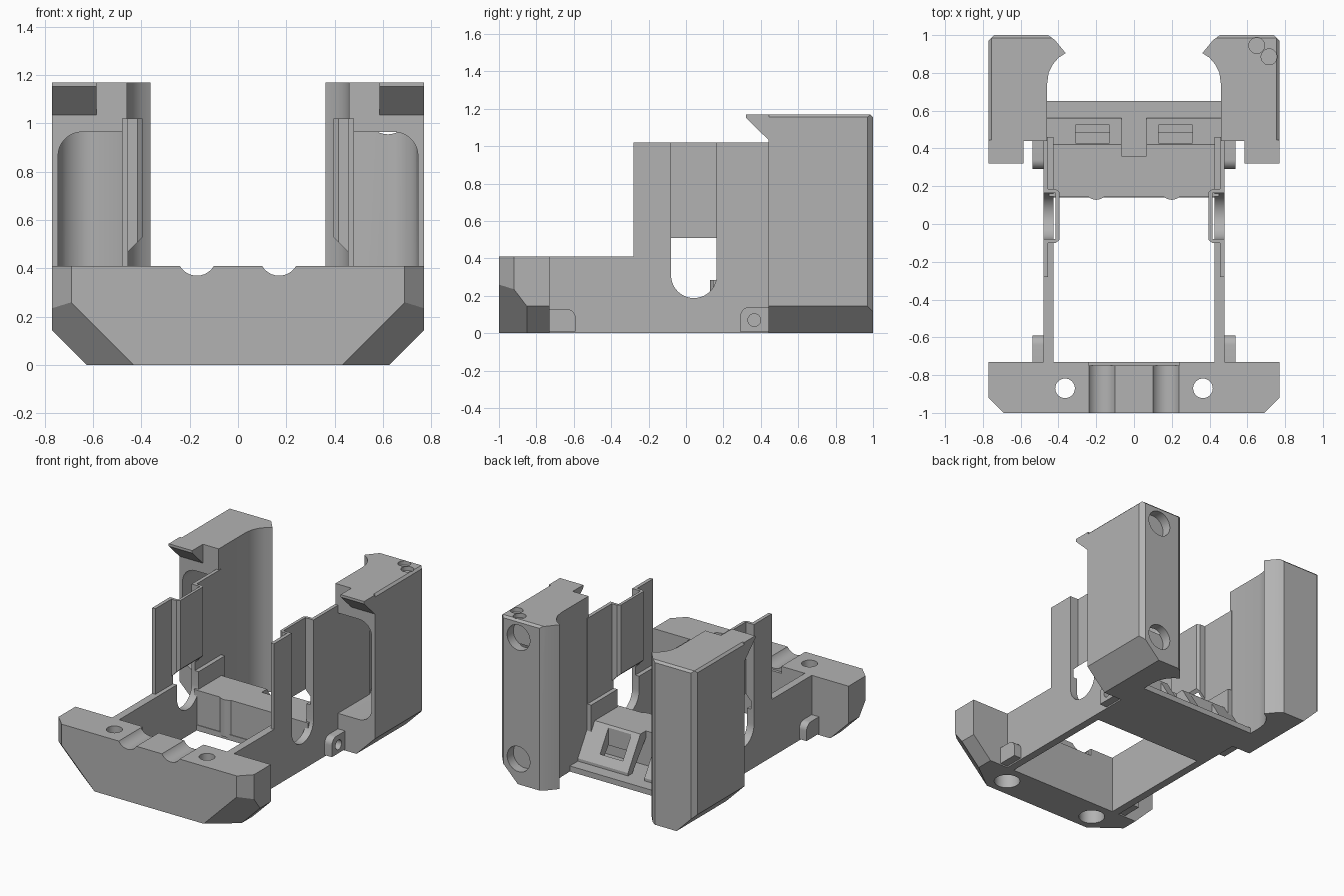
import bpy, bmesh
from math import sin, cos, pi, radians
from mathutils import Vector

cube = bpy.data.objects.get("Cube")
if cube:
    bpy.data.objects.remove(cube, do_unlink=True)

grey = bpy.data.materials.new("plain grey")
grey.use_nodes = True
grey.diffuse_color = (0.45, 0.45, 0.45, 1)
grey.node_tree.nodes["Principled BSDF"].inputs["Base Color"].default_value = (0.45, 0.45, 0.45, 1)


def prism(name, pts, lo, hi, axis):
    """Extrude a 2D outline along an axis; pts are the other two axes in order."""
    place = {"x": lambda a, b, h: (h, a, b),
             "y": lambda a, b, h: (a, h, b),
             "z": lambda a, b, h: (a, b, h)}[axis]
    bm = bmesh.new()
    face = bm.faces.new([bm.verts.new(place(a, b, lo)) for a, b in pts])
    out = bmesh.ops.extrude_face_region(bm, geom=[face])
    verts = [g for g in out["geom"] if isinstance(g, bmesh.types.BMVert)]
    bmesh.ops.translate(bm, verts=verts, vec=place(0, 0, hi - lo))
    bmesh.ops.recalc_face_normals(bm, faces=bm.faces)
    mesh = bpy.data.meshes.new(name)
    bm.to_mesh(mesh)
    bm.free()
    mesh.materials.append(grey)
    ob = bpy.data.objects.new(name, mesh)
    bpy.context.collection.objects.link(ob)
    return ob


def box(name, x, y, z):
    return prism(name, [(x[0], y[0]), (x[1], y[0]), (x[1], y[1]), (x[0], y[1])], z[0], z[1], "z")


def arc(a, b, r, start=0, end=360, n=24):
    full = end - start == 360
    steps = [radians(start + (end - start) * i / n) for i in range(n if full else n + 1)]
    return [(a + r * cos(t), b + r * sin(t)) for t in steps]


def rod(a, b, r, lo, hi, axis):
    return prism("cutter", arc(a, b, r, n=32), lo, hi, axis)


def apply_modifiers(ob):
    graph = bpy.context.evaluated_depsgraph_get()
    mesh = bpy.data.meshes.new_from_object(ob.evaluated_get(graph))
    ob.modifiers.clear()
    ob.data = mesh


def boolean(ob, others, operation="DIFFERENCE"):
    for other in others:
        mod = ob.modifiers.new("shape", "BOOLEAN")
        mod.operation, mod.solver, mod.object = operation, "EXACT", other
        apply_modifiers(ob)
        bpy.data.objects.remove(other, do_unlink=True)


def mirror(ob):
    ob.modifiers.new("mirror", "MIRROR").use_mirror_merge = False
    apply_modifiers(ob)


def slice_off(ob, point, normal):
    """Cut away everything on the side the normal points to."""
    bm = bmesh.new()
    bm.from_mesh(ob.data)
    out = bmesh.ops.bisect_plane(bm, geom=bm.verts[:] + bm.edges[:] + bm.faces[:], plane_co=Vector(point),
                                 plane_no=Vector(normal).normalized(), clear_outer=True)
    edges = [g for g in out["geom_cut"] if isinstance(g, bmesh.types.BMEdge)]
    bmesh.ops.contextual_create(bm, geom=edges)
    bmesh.ops.recalc_face_normals(bm, faces=bm.faces)
    bm.to_mesh(ob.data)
    bm.free()


# Front block with faceted corners, two cable grooves and two screw holes
block = prism("front_block", [(-0.69, -1), (0.69, -1), (0.77, -0.92), (0.77, -0.73),
                              (-0.77, -0.73), (-0.77, -0.92)], 0, 0.41, "z")
for s in (1, -1):
    slice_off(block, (0.625 * s, 0, 0), (s, 0, -1))
    slice_off(block, (0.43 * s, -1, 0), (s, -1.31, -1))
for s in (1, -1):
    boolean(block, [rod(0.17 * s, 0.451, 0.081, -1.1, -0.6, "y"),
                    rod(0.365 * s, -0.87, 0.052, -0.1, 0.5, "z"),
                    rod(0.365 * s, -0.87, 0.085, -0.1, 0.12, "z")])
boolean(block, [box("cutter", (-0.24, 0.24), (-0.75, -0.7), (0.36, 0.5))])

# Side walls: low rail, tall thin panel, round-ended slot and an inward channel
wall = prism("side_walls", [(-0.74, 0), (0.46, 0), (0.46, 0.41), (-0.74, 0.41)], 0.425, 0.48, "x")
boolean(wall, [prism("panel", [(-0.28, 0.3), (0.46, 0.3), (0.46, 1.02), (-0.28, 1.02)], 0.455, 0.48, "x")], "UNION")
slot = arc(0.042, 0.31, 0.122, 180, 360, 20) + [(0.164, 1.1), (-0.08, 1.1)]
boolean(wall, [prism("cutter", slot, 0.3, 0.6, "x")])
mirror(wall)

channel = prism("wall_channels", [(0.46, -0.10), (0.415, -0.10), (0.395, -0.085), (0.395, 0.17),
                                  (0.415, 0.185), (0.46, 0.185), (0.46, 0.165), (0.415, 0.165),
                                  (0.415, -0.08), (0.46, -0.08)], 0.47, 1.02, "z")
slice_off(channel, (0.395, 0, 0.53), (-1, 0, -1))
mirror(channel)

# Small mounting ears at the foot of the walls, the rear pair drilled
front_ear = prism("front_ears", [(-0.74, 0.01), (-0.59, 0.01)] + arc(-0.64, 0.08, 0.05, 0, 90, 8)
                  + [(-0.74, 0.13)], 0.47, 0.537, "x")
rear_ear = prism("rear_ears", [(0.45, 0.01), (0.45, 0.14)] + arc(0.34, 0.09, 0.05, 90, 180, 8)
                 + [(0.29, 0.01)], 0.47, 0.537, "x")
boolean(rear_ear, [rod(0.365, 0.07, 0.034, 0.49, 0.6, "x")])
for ear in (front_ear, rear_ear):
    mirror(ear)

# Rear towers: hooked outline, chamfered foot, deep front pocket
hook = [(0.455, 1.0), (0.42, 0.975), (0.362, 0.905), (0.40, 0.88), (0.43, 0.845), (0.452, 0.80), (0.46, 0.74)]
tower = prism("rear_towers", [(0.46, 0.44), (0.77, 0.44), (0.77, 0.97), (0.74, 1.0)] + hook, 0, 1.17, "z")
slice_off(tower, (0.625, 0, 0), (1, 0, -1))
slice_off(tower, (0.77, 0, 1.155), (1, 0, 1))
slice_off(tower, (0, 1, 1.155), (0, 1, 1))
plan = [(0.48, 0.3), (0.745, 0.3)] + arc(0.605, 0.80, 0.14, 0, 90, 12) + [(0.50, 0.94), (0.44, 0.965),
                                                                         (0.41, 0.94), (0.43, 0.89), (0.48, 0.80)]
pocket = prism("cutter", plan, 0.25, 0.965, "z")
rounded = ([(0.40, 0.24)] + arc(0.645, 0.35, 0.10, -90, 0, 8) + arc(0.645, 0.865, 0.10, 0, 90, 8) + [(0.40, 0.965)])
boolean(pocket, [prism("limit", rounded, 0.2, 1.05, "y")], "INTERSECT")
boolean(tower, [pocket])
mirror(tower)

# Fastener recesses at the back and on top of the left tower
boolean(tower, [rod(0.62, z, 0.09, 0.93, 1.1, "y") for z in (1.045, 0.18)])
boolean(tower, [rod(x, y, 0.042, 1.14, 1.3, "z") for x, y in ((0.65, 0.945), (0.715, 0.885))])

# Overhanging wedge lips on the tower tops
lip = prism("tower_lips", [(0.32, 1.17), (0.32, 1.152), (0.445, 1.03), (0.445, 1.17)], 0.585, 0.77, "x")
mirror(lip)

# Rear floor and raised cross bar
box("rear_floor", (-0.47, 0.47), (0.14, 0.65), (0, 0.04))
bar = box("cross_bar", (-0.45, 0.45), (0.145, 0.36), (0.03, 0.285))
boolean(bar, [rod(0.2 * s, 0.19, 0.062, 0.02, 0.285, "z") for s in (1, -1)], "UNION")

# Sloping brackets with a notch behind the bar
bracket = prism("rear_brackets", [(0.355, 0.285), (0.42, 0.285), (0.56, 0.06), (0.56, 0.03),
                                  (0.52, 0.03), (0.355, 0.24)], 0.065, 0.46, "x")
boolean(bracket, [box("cutter", (0.13, 0.31), (0.43, 0.525), (0.08, 0.4))])
mirror(bracket)

# Smooth the round surfaces, keep the edges crisp
for ob in bpy.context.collection.objects:
    if ob.type == "MESH" and grey.name in ob.data.materials:
        bpy.ops.object.select_all(action="DESELECT")
        ob.select_set(True)
        bpy.context.view_layer.objects.active = ob
        bpy.ops.object.shade_smooth_by_angle(angle=radians(25))
